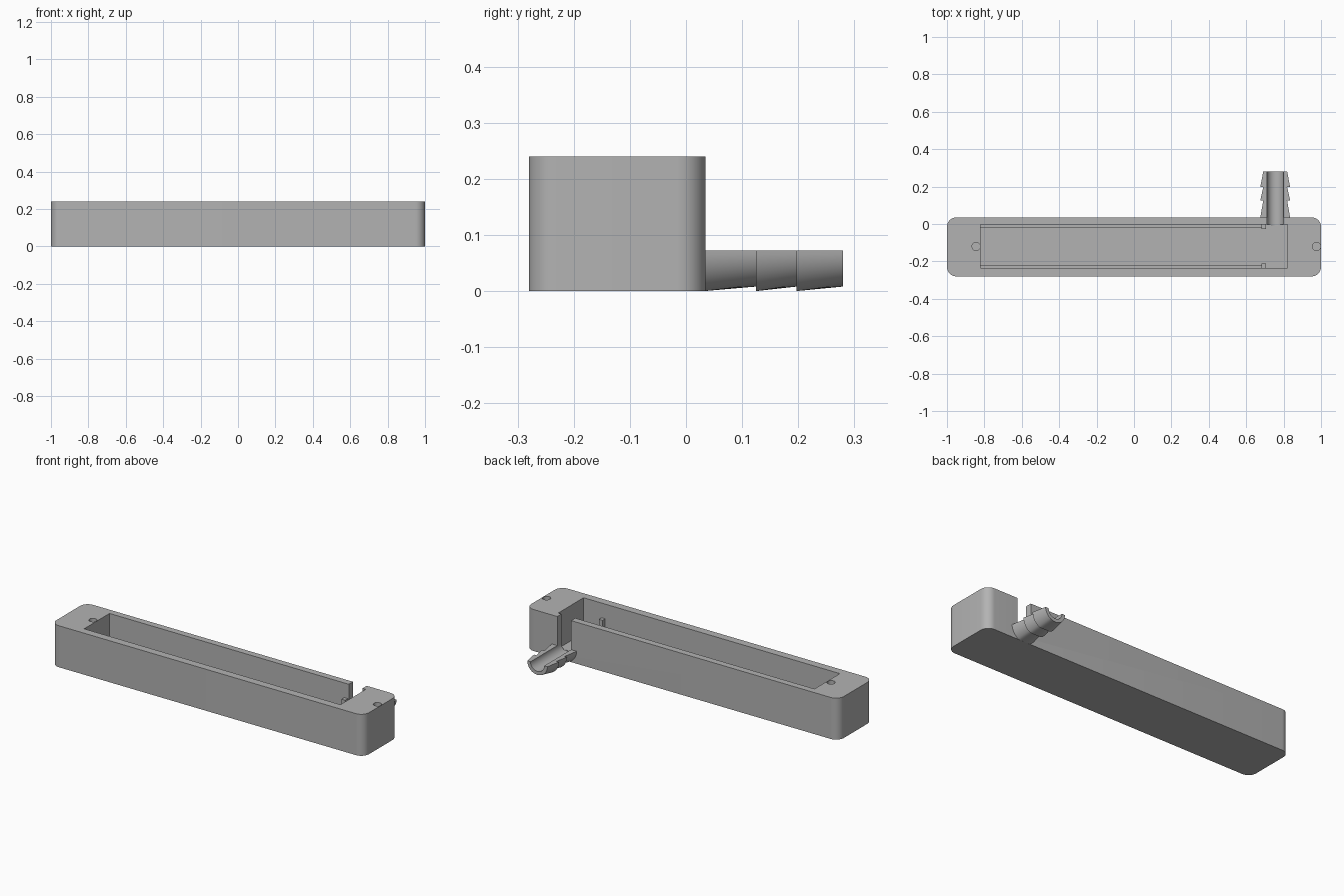
import bpy, bmesh, math
from mathutils import Vector

cube = bpy.data.objects.get("Cube")
if cube:
    bpy.data.objects.remove(cube, do_unlink=True)

grey = bpy.data.materials.new("plain_grey")
grey.use_nodes = True
colour = (0.45, 0.45, 0.45, 1)
grey.diffuse_color = colour
grey.node_tree.nodes["Principled BSDF"].inputs["Base Color"].default_value = colour

FRONT, BACK, HEIGHT = -0.28, 0.035, 0.24
CAVITY_X, CAVITY_FRONT, CAVITY_BACK, FLOOR = 0.82, -0.235, -0.003, 0.035
NOZZLE_X, NOZZLE_Z, BORE, TIP = 0.755, 0.072, 0.044, 0.28


def finish(name, bm, cutter=False):
    bmesh.ops.recalc_face_normals(bm, faces=bm.faces)
    mesh = bpy.data.meshes.new(name)
    bm.to_mesh(mesh)
    bm.free()
    mesh.materials.append(grey)
    ob = bpy.data.objects.new(name, mesh)
    bpy.context.collection.objects.link(ob)
    if cutter:
        ob.hide_render = True
        ob.hide_set(True)
    return ob


def prism(name, points, offset, cutter=False):
    """Extrude a flat outline along an offset."""
    bm = bmesh.new()
    face = bm.faces.new([bm.verts.new(p) for p in points])
    ext = bmesh.ops.extrude_face_region(bm, geom=[face], use_keep_orig=True)
    moved = [g for g in ext["geom"] if isinstance(g, bmesh.types.BMVert)]
    bmesh.ops.translate(bm, verts=moved, vec=offset)
    return finish(name, bm, cutter)


def box(name, x0, x1, y0, y1, z0, z1, cutter=False):
    outline = [(x0, y0, z0), (x1, y0, z0), (x1, y1, z0), (x0, y1, z0)]
    return prism(name, outline, (0, 0, z1 - z0), cutter)


def arc(cx, cy, r, start, end, steps):
    angles = [math.radians(start + (end - start) * i / steps) for i in range(steps + 1)]
    return [(cx + r * math.cos(a), cy + r * math.sin(a)) for a in angles]


def smooth(ob):
    bpy.ops.object.select_all(action="DESELECT")
    ob.select_set(True)
    bpy.context.view_layer.objects.active = ob
    bpy.ops.object.shade_smooth_by_angle(angle=math.radians(30))


# Long case with rounded upright corners
r = 0.05
corners = [(1 - r, BACK - r, 0), (r - 1, BACK - r, 90),
           (r - 1, FRONT + r, 180), (1 - r, FRONT + r, 270)]
outline = [(x, y, 0) for cx, cy, a in corners for x, y in arc(cx, cy, r, a, a + 90, 10)]
case = prism("case", outline, (0, 0, HEIGHT))

# Cutters: main cavity, U-shaped outlet slot and two blind screw holes
cutters = [box("cavity_cutter", -CAVITY_X, CAVITY_X, CAVITY_FRONT, CAVITY_BACK,
               FLOOR, 0.3, True)]
u_shape = [(NOZZLE_X - BORE, 0.3)] + arc(NOZZLE_X, NOZZLE_Z, BORE, 180, 360, 24) \
    + [(NOZZLE_X + BORE, 0.3)]
cutters.append(prism("slot_cutter", [(x, -0.01, z) for x, z in u_shape], (0, 0.07, 0), True))
for x in (-0.844, 0.976):
    ring = arc(x, -0.12, 0.022, 0, 360, 24)[:-1]
    cutters.append(prism("screw_hole_cutter", [(px, py, 0.1) for px, py in ring],
                         (0, 0, 0.2), True))
for cutter in cutters:
    mod = case.modifiers.new(cutter.name, "BOOLEAN")
    mod.operation, mod.solver, mod.object = "DIFFERENCE", "EXACT", cutter

# Bake the cuts so that smoothing follows the final edges
graph = bpy.context.evaluated_depsgraph_get()
cut_mesh = bpy.data.meshes.new_from_object(case.evaluated_get(graph))
case.modifiers.clear()
case.data = cut_mesh
for cutter in cutters:
    bpy.data.objects.remove(cutter, do_unlink=True)
smooth(case)

# Support rails along both long walls, each ending in an upright post
for side, wall, inward in (("front", CAVITY_FRONT, 1), ("back", CAVITY_BACK, -1)):
    for part, x0, x1, depth, top in (("rail", -CAVITY_X, 0.682, 0.017, 0.08),
                                     ("post", 0.682, 0.705, 0.024, 0.155)):
        y0, y1 = sorted((wall, wall + inward * depth))
        box(f"{side}_{part}", x0, x1, y0, y1, FLOOR, top)

# Barbed half-pipe nozzle: a sawtooth section spun through half a turn
wide, narrow = 0.08, 0.064
section = [(BORE, BACK - 0.002), (wide, BACK - 0.002)]
for y in (0.125, 0.197):
    section += [(narrow, y), (wide, y)]
section += [(narrow, TIP), (BORE, TIP)]
bm = bmesh.new()
face = bm.faces.new([bm.verts.new((NOZZLE_X + d, y, NOZZLE_Z)) for d, y in section])
start = bmesh.ops.duplicate(bm, geom=[face] + face.edges[:] + face.verts[:])["geom"]
bmesh.ops.spin(bm, geom=start, cent=(NOZZLE_X, 0, NOZZLE_Z), axis=(0, 1, 0),
               angle=math.pi, steps=32, use_duplicate=False)
bmesh.ops.remove_doubles(bm, verts=bm.verts, dist=1e-5)

# Flatten the underside of the barbs level with the case
for v in bm.verts:
    v.co.z = max(v.co.z, 0)
nozzle = finish("barbed_nozzle", bm)
smooth(nozzle)
